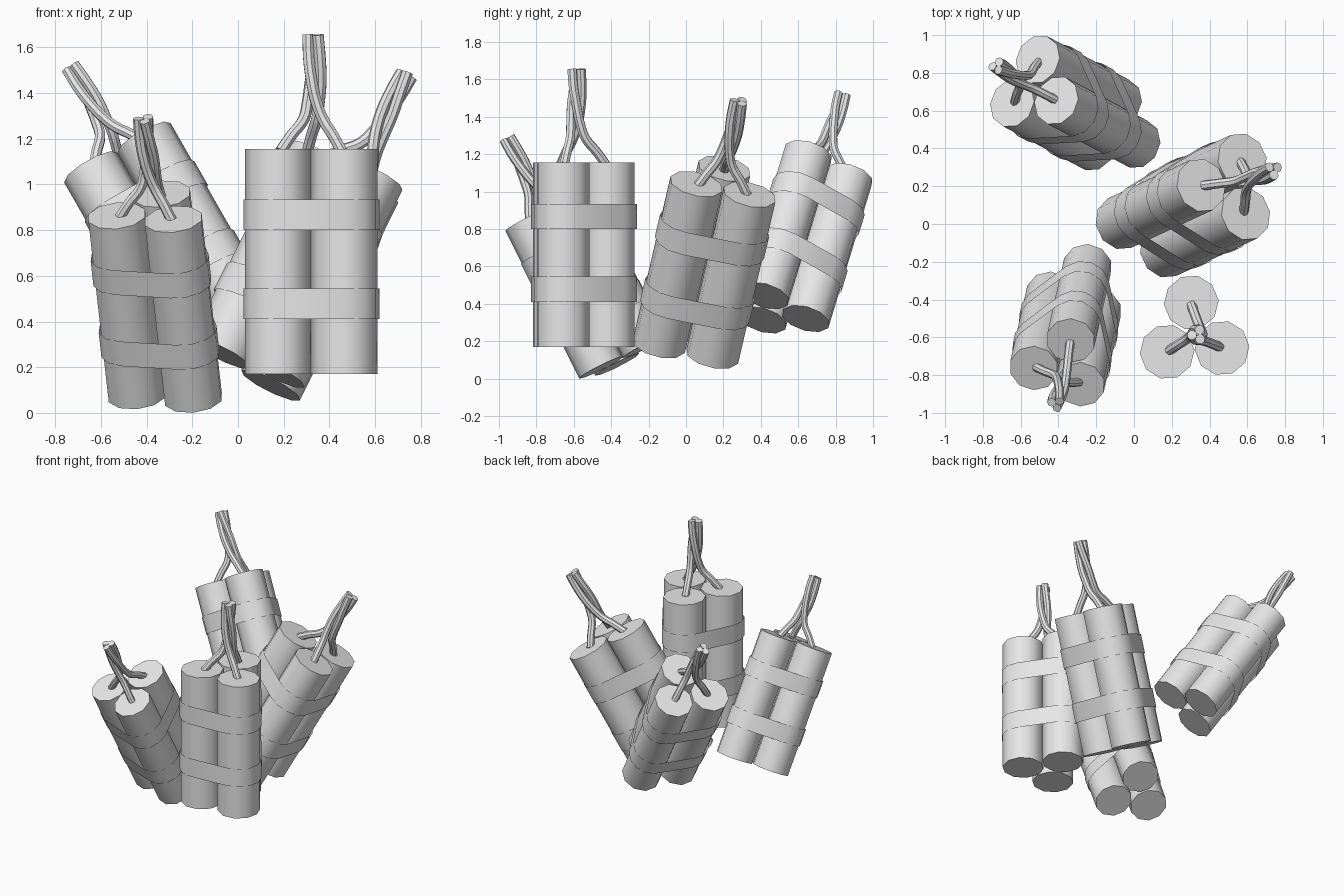
import bpy
import bmesh
from math import cos, sin, radians
from mathutils import Vector, Matrix

if "Cube" in bpy.data.objects:
    bpy.data.objects.remove(bpy.data.objects["Cube"])

grey = bpy.data.materials.new("light_grey")
grey.use_nodes = True
grey.diffuse_color = (0.8, 0.8, 0.8, 1)
grey.node_tree.nodes["Principled BSDF"].inputs["Base Color"].default_value = (0.8, 0.8, 0.8, 1)

STICK_R = 0.145      # radius of one stick
RING_R = 0.168       # distance of each stick from the bundle axis
LENGTH = 0.985
BANDS = [(-0.355, -0.22), (-0.745, -0.61)]
# fuse path: height above the sticks, distance from the axis, twist in degrees
FUSE = [(-0.01, 0.155, 0), (0.06, 0.105, -3), (0.13, 0.05, -15), (0.2, 0.031, -45),
        (0.3, 0.029, -90), (0.4, 0.029, -125), (0.5, 0.028, -150)]


def polar(r, degrees, z=0.0):
    return Vector((r * cos(radians(degrees)), r * sin(radians(degrees)), z))


def finish(obj, matrix):
    obj.data.materials.append(grey)
    obj.matrix_world = matrix
    bpy.ops.object.select_all(action='DESELECT')
    obj.select_set(True)
    bpy.context.view_layer.objects.active = obj
    if obj.type == 'CURVE':
        bpy.ops.object.convert(target='MESH')
    bpy.ops.object.shade_smooth_by_angle(angle=radians(40))


def mesh_object(name, bm, matrix):
    mesh = bpy.data.meshes.new(name)
    bm.to_mesh(mesh)
    bm.free()
    obj = bpy.data.objects.new(name, mesh)
    bpy.context.collection.objects.link(obj)
    finish(obj, matrix)


def add_sticks(name, matrix):
    bm = bmesh.new()
    for k in range(3):
        place = Matrix.Translation(polar(RING_R, 120 * k, -LENGTH / 2))
        bmesh.ops.create_cone(bm, cap_ends=True, segments=10, radius1=STICK_R,
                              radius2=STICK_R, depth=LENGTH, matrix=place)
    mesh_object(name, bm, matrix)


def add_band(name, low, high, matrix):
    # open strip pulled tight around the three sticks
    bm = bmesh.new()
    outline = [polar(RING_R, 120 * k) + polar(STICK_R + 0.008, 120 * k + step)
               for k in range(3) for step in (-60, -30, 0, 30, 60)]
    rings = [[bm.verts.new((p.x, p.y, z)) for p in outline] for z in (low, high)]
    n = len(outline)
    for i in range(n):
        j = (i + 1) % n
        bm.faces.new((rings[0][i], rings[0][j], rings[1][j], rings[1][i]))
    mesh_object(name, bm, matrix)


def add_fuses(name, lean, matrix):
    curve = bpy.data.curves.new(name, 'CURVE')
    curve.dimensions = '3D'
    curve.bevel_depth = 0.026
    curve.bevel_resolution = 2
    curve.resolution_u = 4
    curve.use_fill_caps = True
    for k in range(3):
        spline = curve.splines.new('BEZIER')
        spline.bezier_points.add(len(FUSE) - 1)
        for point, (z, r, twist) in zip(spline.bezier_points, FUSE):
            point.co = polar(r, 120 * k + twist, z) + lean * min(1, max(0, z / 0.13))
            point.handle_left_type = point.handle_right_type = 'AUTO'
    obj = bpy.data.objects.new(name, curve)
    bpy.context.collection.objects.link(obj)
    finish(obj, matrix)


def add_bundle(name, top, axis, phase, scale):
    tilt = Vector((0, 0, 1)).rotation_difference(Vector(axis)).to_matrix().to_4x4()
    matrix = (Matrix.Translation(top) @ tilt @ Matrix.Rotation(radians(phase), 4, 'Z')
              @ Matrix.Scale(scale, 4))
    add_sticks(name + "_sticks", matrix)
    for label, (low, high) in zip(("upper", "lower"), BANDS):
        add_band(f"{name}_{label}_band", low, high, matrix)
    add_fuses(name + "_fuses", polar(0.02, -104), matrix)


# one upright bundle and three leaning ones
add_bundle("upright_bundle", (0.315, -0.583, 1.155), (0, 0, 1), 94, 1.0)
add_bundle("front_bundle", (-0.383, -0.743, 0.89), (-0.10, -0.445, 0.89), 70, 0.9)
add_bundle("left_bundle", (0.507, 0.2, 1.05), (0.437, 0.202, 0.876), 61, 1.0)
add_bundle("back_bundle", (-0.522, 0.722, 1.12), (-0.48, 0.255, 0.84), 89, 0.92)
